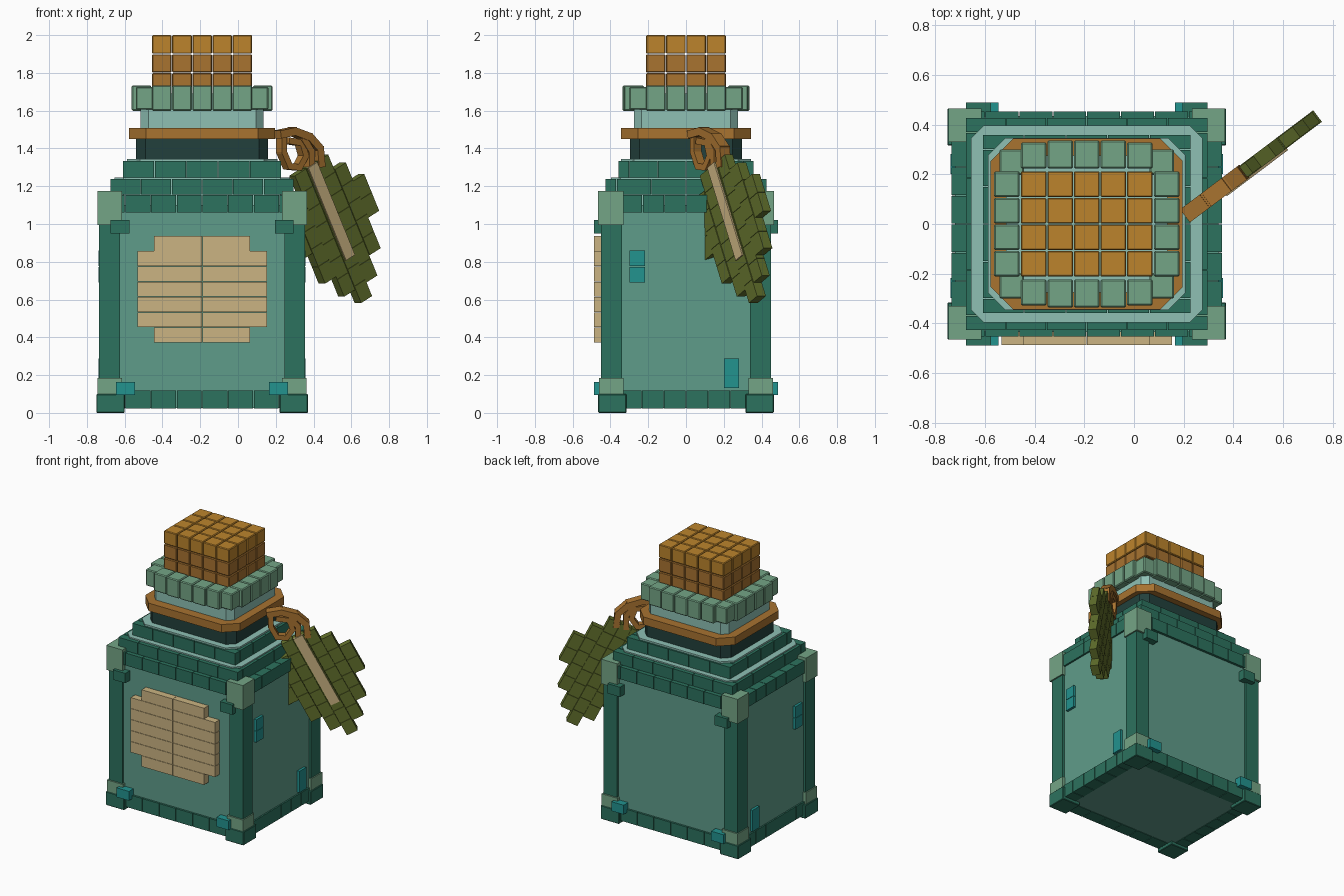
import bpy, bmesh, math
from mathutils import Matrix, Vector

if "Cube" in bpy.data.objects:
    bpy.data.objects.remove(bpy.data.objects["Cube"])

CX = -0.19  # bottle centre line


def material(name, r, g, b):
    def lin(c):
        c /= 255
        return c / 12.92 if c <= 0.04045 else ((c + 0.055) / 1.055) ** 2.4
    m = bpy.data.materials.new(name)
    m.diffuse_color = (lin(r), lin(g), lin(b), 1)
    m.use_nodes = True
    m.node_tree.nodes["Principled BSDF"].inputs["Base Color"].default_value = m.diffuse_color
    return m


GLASS = material("glass green", 95, 156, 138)
FRAME = material("deep green", 44, 114, 94)
CAP = material("sage green", 116, 165, 134)
PALE = material("pale aqua", 142, 192, 180)
DARK = material("near black green", 34, 64, 60)
TEAL = material("bright teal", 34, 147, 143)
TAN = material("parchment", 203, 180, 130)
BROWN = material("rope brown", 168, 115, 48)
GOLD = material("cork gold", 188, 132, 44)
OLIVE = material("olive", 98, 112, 44)


def part(name, mat, boxes, matrix=None, gap=0.0, bevel=0.0):
    """One object made of axis boxes (x0, x1, y0, y1, z0, z1)."""
    bm = bmesh.new()
    for x0, x1, y0, y1, z0, z1 in boxes:
        size = (x1 - x0 - gap, y1 - y0 - gap, z1 - z0 - gap)
        mid = ((x0 + x1) / 2, (y0 + y1) / 2, (z0 + z1) / 2)
        bmesh.ops.create_cube(bm, size=1, matrix=Matrix.Translation(mid) @ Matrix.Diagonal((*size, 1)))
    return finish(name, mat, bm, matrix or Matrix.Translation((CX, 0, 0)), bevel)


def finish(name, mat, bm, matrix, bevel=0.0):
    if bevel:
        bmesh.ops.bevel(bm, geom=bm.edges[:], offset=bevel, segments=1, affect='EDGES')
    bm.transform(matrix)
    me = bpy.data.meshes.new(name)
    bm.to_mesh(me)
    bm.free()
    me.materials.append(mat)
    ob = bpy.data.objects.new(name, me)
    bpy.context.collection.objects.link(ob)
    return ob


def prism(name, mat, hx, hy, z0, z1, c):
    """Rectangular slab with chamfered corners."""
    bm = bmesh.new()
    pts = [(hx, -hy + c), (hx, hy - c), (hx - c, hy), (-hx + c, hy),
           (-hx, hy - c), (-hx, -hy + c), (-hx + c, -hy), (hx - c, -hy)]
    f = bm.faces.new([bm.verts.new((x, y, z0)) for x, y in pts])
    top = bmesh.ops.extrude_face_region(bm, geom=[f])
    bmesh.ops.translate(bm, vec=(0, 0, z1 - z0), verts=[v for v in top['geom'] if isinstance(v, bmesh.types.BMVert)])
    bmesh.ops.recalc_face_normals(bm, faces=bm.faces[:])
    return finish(name, mat, bm, Matrix.Translation((CX, 0, 0)))


def four(x0, x1, y0, y1, z0, z1):
    """The same box mirrored to all four corners."""
    return [(min(a * x0, a * x1), max(a * x0, a * x1), min(b * y0, b * y1), max(b * y0, b * y1), z0, z1)
            for a in (1, -1) for b in (1, -1)]


def ring(hx, hy, d, z0, z1, nx, ny):
    """Rectangular course of bricks."""
    out = []
    for s in (1, -1):
        for i in range(nx):
            w = 2 * hx / nx
            out.append((-hx + i * w, -hx + (i + 1) * w, *sorted((s * hy, s * (hy - d))), z0, z1))
        for i in range(ny):
            w = 2 * (hy - d) / ny
            out.append((*sorted((s * hx, s * (hx - d))), -hy + d + i * w, -hy + d + (i + 1) * w, z0, z1))
    return out


# body glass and its frame
part("glass_body", GLASS, [(-0.53, 0.53, -0.435, 0.435, 0.025, 1.1)])
part("corner_posts", FRAME, four(0.435, 0.545, 0.338, 0.45, 0.1, 1.1))
part("base_bricks", FRAME, ring(0.543, 0.452, 0.1, 0.02, 0.12, 8, 6), gap=0.004)
part("base_corner_feet", FRAME, four(0.41, 0.56, 0.315, 0.465, 0, 0.1), bevel=0.004)
part("lower_corner_caps", CAP, four(0.424, 0.553, 0.33, 0.461, 0.097, 0.185))
part("upper_corner_caps", CAP, four(0.424, 0.555, 0.33, 0.465, 0.995, 1.175))

# stepped shoulder
part("shoulder_bricks_low", FRAME, ring(0.545, 0.455, 0.11, 1.06, 1.155, 8, 6), gap=0.004)
part("shoulder_bricks_mid", FRAME, ring(0.487, 0.428, 0.06, 1.153, 1.24, 6, 4), gap=0.004)
prism("shoulder_glass_low", PALE, 0.465, 0.396, 1.08, 1.247, 0.05)
part("shoulder_bricks_top", FRAME, ring(0.42, 0.36, 0.06, 1.243, 1.335, 5, 4), gap=0.004)
prism("shoulder_glass_top", PALE, 0.398, 0.345, 1.23, 1.345, 0.07)

# neck, rope band and glass collar
prism("dark_neck", DARK, 0.35, 0.297, 1.33, 1.46, 0.05)
prism("rope_band", BROWN, 0.386, 0.344, 1.45, 1.508, 0.09)
prism("neck_glass", PALE, 0.325, 0.276, 1.49, 1.69, 0.04)

# lip blocks around the mouth
P = 0.1066
lip = []
for s in (1, -1):
    for i in range(5):
        x = (i - 2.5) * P
        out = 0.338 if 0 < i < 4 else 0.33
        lip.append((x, x + P, *sorted((s * 0.222, s * out)), 1.598, 1.735))
    for i in range(4):
        y = (i - 2) * P
        lip.append((*sorted((s * 0.268, s * 0.374)), y, y + P, 1.598, 1.735))
lip += four(0.25, 0.352, 0.195, 0.302, 1.604, 1.728)
part("lip_blocks", CAP, lip, gap=0.003, bevel=0.006)

# cork of small cubes, lighter on the top layer
def cork(z0, z1):
    return [((i - 2.5) * P, (i - 1.5) * P, (j - 2) * P, (j - 1) * P, z0, z1)
            for i in range(5) for j in range(4)]

part("cork_top", GOLD, cork(1.9, 2.001), gap=0.003, bevel=0.005)
part("cork_lower", BROWN, cork(1.8, 1.9) + cork(1.7, 1.8) + cork(1.6, 1.7), gap=0.003, bevel=0.005)

# small clips on front and back, inlays on the sides
part("upper_clips", FRAME, four(0.385, 0.485, 0.42, 0.488, 0.95, 1.022))
part("lower_clips", TEAL, four(0.355, 0.455, 0.42, 0.488, 0.095, 0.163))
inlay = []
for s in (1, -1):
    a, b = sorted((s * 0.52, s * 0.55))
    inlay += [(a, b, -0.30, -0.215, 0.69, 0.775), (a, b, -0.30, -0.215, 0.775, 0.86),
              (a, b, 0.2, 0.283, 0.13, 0.29)]
part("side_inlays", TEAL, inlay, gap=0.003)

# parchment label of seven plank rows
label = []
for r in range(7):
    w = 0.255 if r in (0, 6) else 0.344
    z = 0.372 + r * 0.0808
    label += [(-w, 0, -0.487, -0.43, z, z + 0.0808), (0, w, -0.487, -0.43, z, z + 0.0808)]
part("label_planks", TAN, label, gap=0.002)

# hanging tag: a vertical plane turned about z, then tilted inside that plane
HANG = Matrix.Translation((0.215, 0.04, 0)) @ Matrix.Rotation(math.radians(37), 4, 'Z')
TILT = HANG @ Matrix.Translation((0.199, 0, 1.312)) @ Matrix.Rotation(math.radians(-27), 4, 'Y')
W = 0.083
spans = {0: (0.0, 0.80), 1: (0.0, 0.72), 2: (0.09, 0.60), 3: (0.2, 0.42)}
leaf = []
for c in range(-3, 4):
    a0, a1 = spans[abs(c)]
    n = max(2, round((a1 - a0) / 0.1))
    h = (a1 - a0) / n
    t = 0.027 if c % 2 else 0.03
    leaf += [((c - 0.5) * W, (c + 0.5) * W, -t, t, -a0 - (k + 1) * h, -a0 - k * h) for k in range(n)]
part("tag_leaf", OLIVE, leaf, matrix=TILT, gap=0.002)
part("tag_stripe", TAN, [(-0.033, 0.033, -0.038, -0.02, -0.55, 0.0)], matrix=TILT)


# rope loops holding the tag, as short blocks along a path in the hanging plane
def rope(name, pts, w, t):
    bm = bmesh.new()
    for (x0, z0), (x1, z1) in zip(pts, pts[1:]):
        d = Vector((x1 - x0, 0, z1 - z0))
        m = (Matrix.Translation(((x0 + x1) / 2, 0, (z0 + z1) / 2))
             @ Matrix.Rotation(-math.atan2(d.z, d.x), 4, 'Y')
             @ Matrix.Diagonal((d.length + t * 0.45, w, t, 1)))
        bmesh.ops.create_cube(bm, size=1, matrix=m)
    finish(name, BROWN, bm, HANG)


rope("rope_outer_loop", [(0.0, 1.475), (0.09, 1.49), (0.19, 1.46), (0.255, 1.40), (0.265, 1.31)], 0.066, 0.042)
rope("rope_inner_loop", [(0.02, 1.47), (0.02, 1.38), (0.06, 1.305), (0.125, 1.30),
                         (0.165, 1.36), (0.14, 1.43), (0.06, 1.44)], 0.05, 0.034)
rope("rope_tail", [(0.15, 1.45), (0.2, 1.385), (0.2, 1.29)], 0.058, 0.036)
